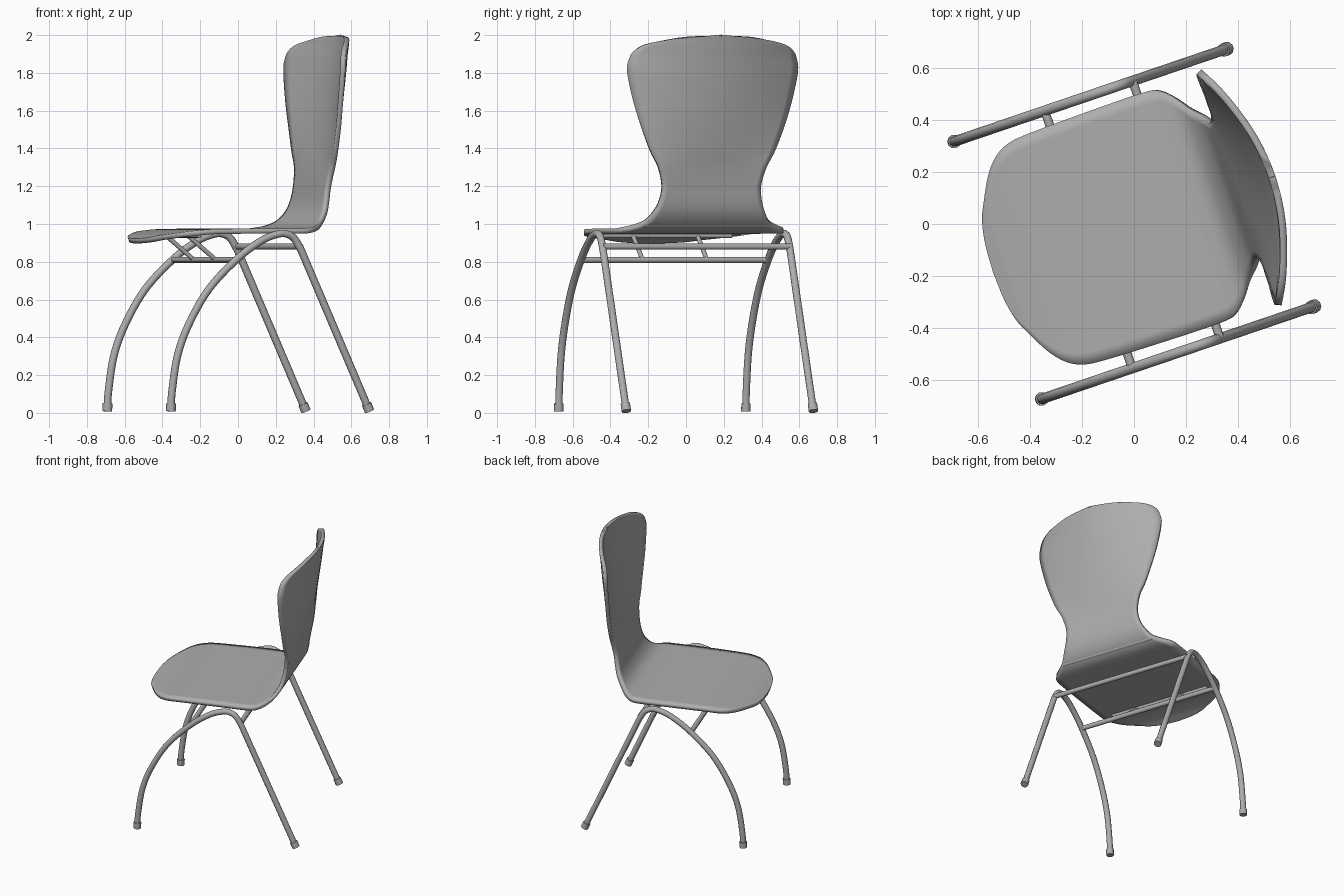
import bpy, bmesh, math
from mathutils import Vector

if "Cube" in bpy.data.objects:
    bpy.data.objects.remove(bpy.data.objects["Cube"], do_unlink=True)

TURN = math.atan(0.34)      # the whole chair is turned about z
SIDE = 0.523                # half distance between the leg frames


def make_material(name, value):
    mat = bpy.data.materials.new(name)
    mat.use_nodes = True
    colour = (value, value, value, 1)
    mat.diffuse_color = colour
    mat.node_tree.nodes["Principled BSDF"].inputs["Base Color"].default_value = colour
    return mat


grey = make_material("grey", 0.42)


def finish(obj, angle=40):
    obj.data.materials.append(grey)
    obj.rotation_euler.z = TURN
    bpy.ops.object.select_all(action="DESELECT")
    obj.select_set(True)
    bpy.context.view_layer.objects.active = obj
    if obj.type == "CURVE":
        bpy.ops.object.convert(target="MESH")
        obj = bpy.context.object
    bpy.ops.object.shade_smooth_by_angle(angle=math.radians(angle))
    return obj


def smooth_path(points, steps):
    """Catmull-Rom interpolation through points of any dimension."""
    pts = [Vector(p) for p in points]
    pts = [pts[0] * 2 - pts[1]] + pts + [pts[-1] * 2 - pts[-2]]
    out = []
    for a, b, c, d in zip(pts, pts[1:], pts[2:], pts[3:]):
        for i in range(steps):
            t = i / steps
            out.append(0.5 * (2 * b + (c - a) * t + (2 * a - 5 * b + 4 * c - d) * t * t
                              + (3 * b - a - 3 * c + d) * t ** 3))
    return out + [pts[-2]]


def tube(name, points, radius):
    curve = bpy.data.curves.new(name, "CURVE")
    curve.dimensions = "3D"
    curve.bevel_depth = radius
    curve.bevel_resolution = 3
    curve.use_fill_caps = True
    spline = curve.splines.new("POLY")
    spline.points.add(len(points) - 1)
    for point, co in zip(spline.points, points):
        point.co = (*co, 1)
    obj = bpy.data.objects.new(name, curve)
    bpy.context.collection.objects.link(obj)
    return finish(obj)


# Seat and back in one bent shell: depth, height, half width, sideways bow
stations = [
    (-.57, .91, 0, 0), (-.563, .912, .11, 0), (-.545, .918, .2, 0),
    (-.515, .928, .27, 0), (-.47, .938, .355, 0), (-.42, .947, .415, 0),
    (-.36, .954, .448, 0), (-.27, .96, .46, 0), (0, .963, .467, 0),
    (.2, .963, .467, 0), (.26, .969, .453, 0), (.305, .982, .408, 0),
    (.345, 1.01, .35, 0), (.38, 1.06, .312, 0), (.4, 1.12, .285, 0),
    (.414, 1.2, .274, 0), (.432, 1.3, .3, .01), (.456, 1.4, .352, .05),
    (.497, 1.6, .425, .088), (.53, 1.8, .472, .105), (.542, 1.88, .462, .115),
    (.549, 1.92, .438, .12), (.554, 1.95, .388, .122), (.557, 1.972, .293, .125),
    (.56, 1.99, .17, .125), (.561, 1.997, 0, .125),
]
COLUMNS = 20
bm = bmesh.new()
rows = []
for depth, height, half, bow in smooth_path(stations, 4):
    row = []
    for i in range(COLUMNS + 1):
        side = max(half, 0.001) * (2 * i / COLUMNS - 1)
        row.append(bm.verts.new((depth - bow * (side / 0.47) ** 2, side, height)))
    rows.append(row)
for low, high in zip(rows, rows[1:]):
    for i in range(COLUMNS):
        bm.faces.new((low[i], high[i], high[i + 1], low[i + 1]))
bmesh.ops.recalc_face_normals(bm, faces=bm.faces)
mesh = bpy.data.meshes.new("seat_shell")
bm.to_mesh(mesh)
bm.free()
shell = bpy.data.objects.new("seat_shell", mesh)
bpy.context.collection.objects.link(shell)
solid = shell.modifiers.new("thickness", "SOLIDIFY")
solid.thickness = 0.027
solid.offset = 0
finish(shell)

# Leg frames: curved front leg, tight bend, straight rear leg
leg_profile = [
    (-.553, .02), (-.546, .12), (-.515, .307), (-.45, .475), (-.337, .66),
    (-.177, .82), (-.046, .912), (.04, .945), (.09, .948), (.135, .925), (.175, .862),
]
rear_foot = Vector((0.553, 0, 0.02))
for name, side in (("left", -SIDE), ("right", SIDE)):
    path = [Vector((p.x, side, p.y)) for p in smooth_path(leg_profile, 5)]
    rear = rear_foot + Vector((0, side, 0))
    tube(name + "_leg_frame", path + [rear], 0.02)
    # Foot caps follow the direction of each leg end
    for end, foot, above in (("front", path[0], path[1]), ("rear", rear, path[-1])):
        along = (above - foot).normalized()
        tube(f"{name}_{end}_foot", [foot - along * 0.012, foot + along * 0.03], 0.026)

# Cross bars between the frames
for name, depth, height, half, radius in (
    ("front_cross_bar", -.185, .81, SIDE, .017),
    ("rear_cross_bar", .172, .88, SIDE, .017),
    ("front_seat_rod", -.34, .938, .37, .014),
    ("rear_seat_rod", .333, .997, .35, .015),
):
    tube(name, [(depth, -half, height), (depth, half, height)], radius)

# Slanted struts carrying the front of the seat
for name, side in (("left_strut", -0.18), ("right_strut", 0.18)):
    tube(name, [(-0.185, side, 0.81), (-0.34, side, 0.938)], 0.012)
